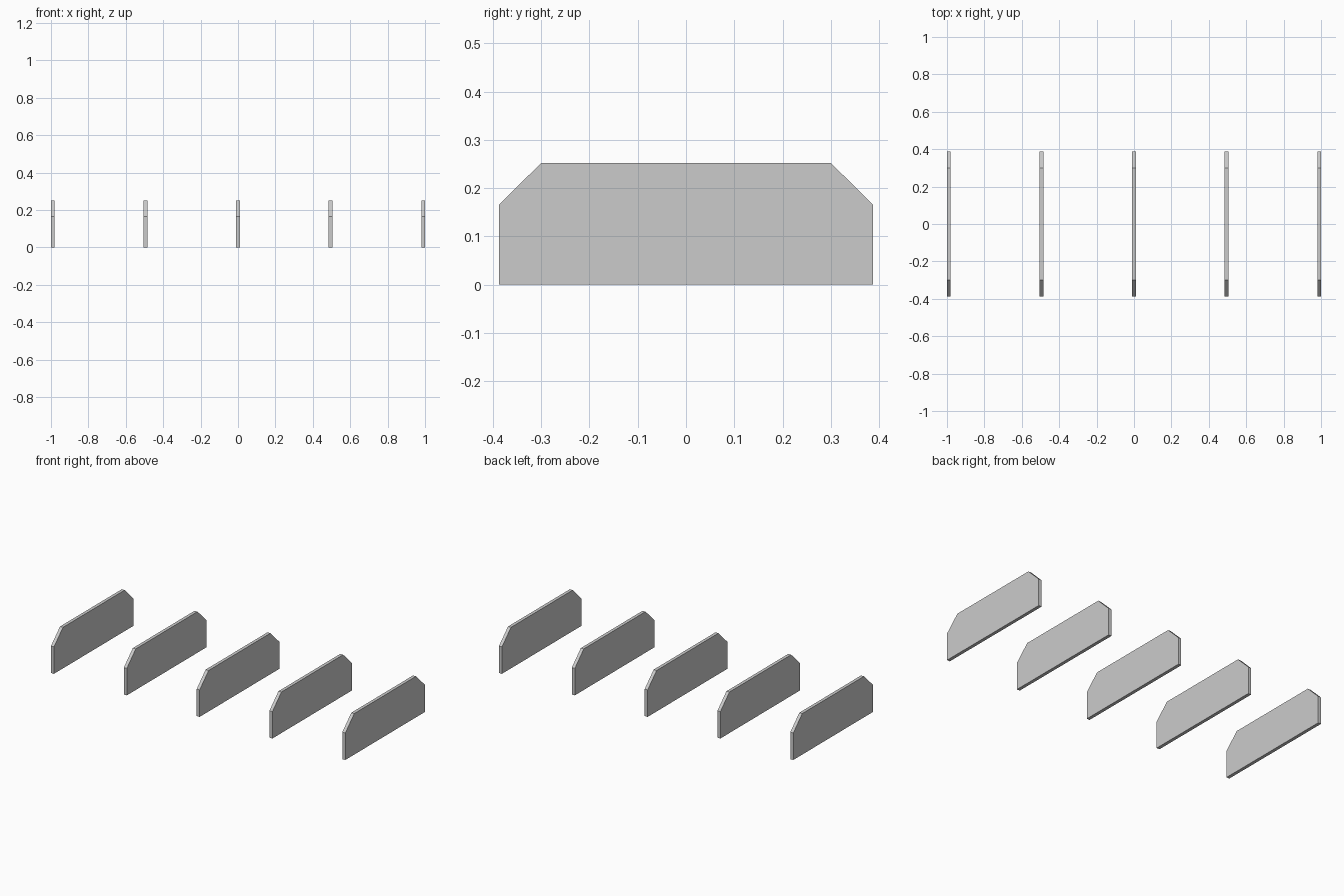
import bpy
import bmesh

cube = bpy.data.objects.get("Cube")
if cube:
    bpy.data.objects.remove(cube, do_unlink=True)

THICKNESS = 0.02
SPACING = 0.495

# Plain grey for every panel
grey = bpy.data.materials.new("light_grey")
grey.use_nodes = True
colour = (0.6, 0.6, 0.6, 1)
grey.diffuse_color = colour
grey.node_tree.nodes["Principled BSDF"].inputs["Base Color"].default_value = colour

# Side profile (y, z): upright panel with two clipped top corners
half = [(0.387, 0), (0.387, 0.166), (0.3, 0.252)]
profile = half + [(-y, z) for y, z in reversed(half)]


def make_panel_mesh():
    bm = bmesh.new()
    face = bm.faces.new([bm.verts.new((-THICKNESS / 2, y, z)) for y, z in profile])
    extruded = bmesh.ops.extrude_face_region(bm, geom=[face])["geom"]
    moved = [v for v in extruded if isinstance(v, bmesh.types.BMVert)]
    bmesh.ops.translate(bm, verts=moved, vec=(THICKNESS, 0, 0))
    # Keep the starting face as the closing side
    if len([f for f in bm.faces if len(f.verts) == len(profile)]) < 2:
        bm.faces.new([v for v in bm.verts if v.co.x < 0])
    bmesh.ops.recalc_face_normals(bm, faces=bm.faces)
    mesh = bpy.data.meshes.new("divider_panel")
    bm.to_mesh(mesh)
    bm.free()
    mesh.materials.append(grey)
    return mesh


# Five evenly spaced panels sharing one mesh
panel_mesh = make_panel_mesh()
names = ["far_right", "right", "centre", "left", "far_left"]
for i, name in enumerate(names):
    panel = bpy.data.objects.new(name + "_divider_panel", panel_mesh)
    panel.location.x = (i - 2) * SPACING
    bpy.context.collection.objects.link(panel)
